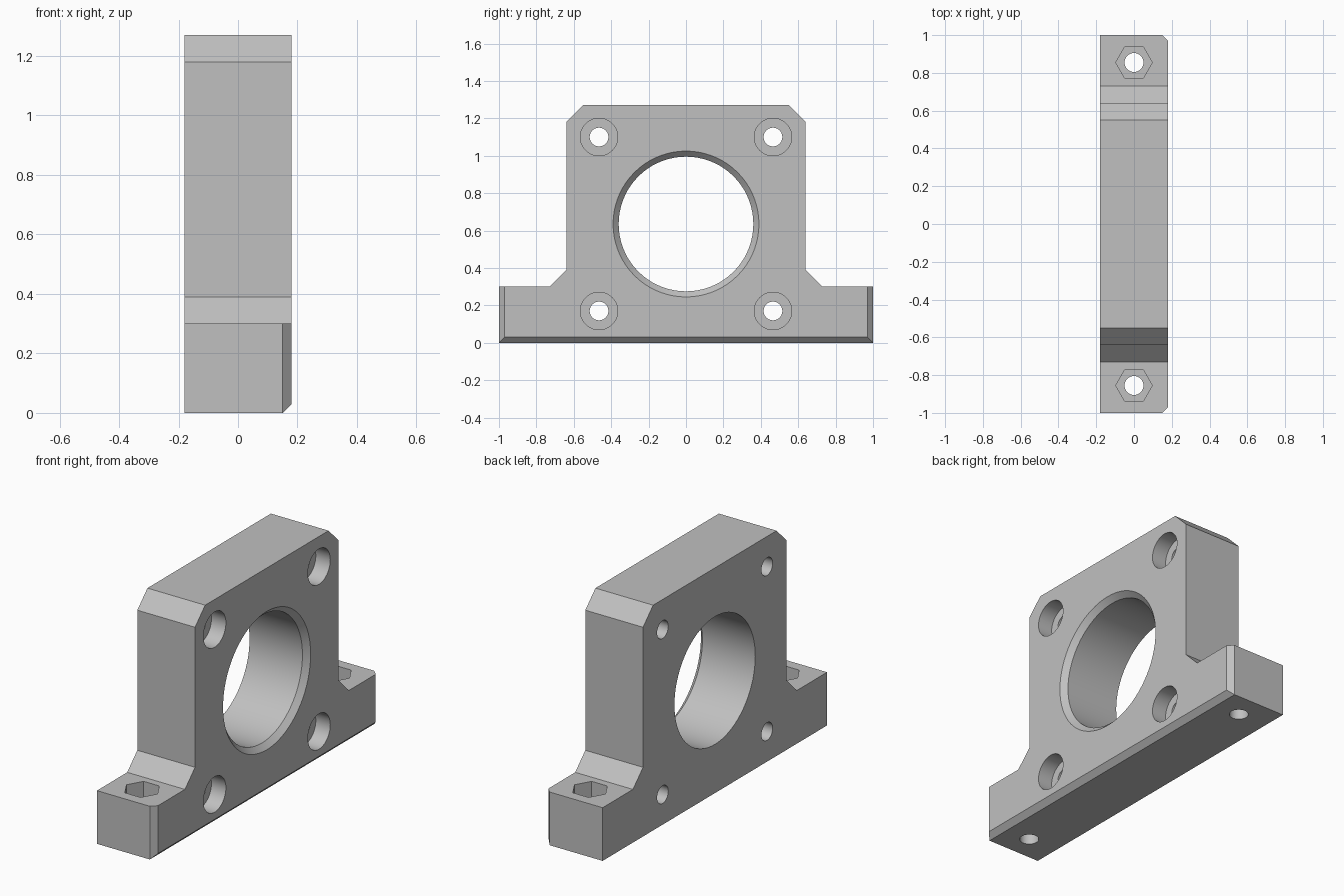
import bpy, bmesh
from math import cos, sin, tau

cube = bpy.data.objects.get("Cube")
if cube:
    bpy.data.objects.remove(cube, do_unlink=True)

# Single flat colour
grey = bpy.data.materials.new("light_grey")
colour = (0.53, 0.53, 0.53, 1)
grey.diffuse_color = colour
grey.use_nodes = True
grey.node_tree.nodes["Principled BSDF"].inputs["Base Color"].default_value = colour

HALF = 0.18          # half thickness along x
MID_Z = 0.635        # bore height
BOLT = 0.465         # bolt offset from the bore


def make_object(name, bm):
    bmesh.ops.recalc_face_normals(bm, faces=bm.faces)
    mesh = bpy.data.meshes.new(name)
    bm.to_mesh(mesh)
    bm.free()
    mesh.materials.append(grey)
    obj = bpy.data.objects.new(name, mesh)
    bpy.context.collection.objects.link(obj)
    return obj


def stepped_cutter(name, centre, axis, rings, sides):
    """Lathed plug from (radius, position) rings along the x or z axis."""
    bm = bmesh.new()
    loops = []
    for radius, pos in rings:
        loop = []
        for i in range(sides):
            u, v = radius * cos(tau * i / sides), radius * sin(tau * i / sides)
            if axis == "x":
                co = (pos, centre[0] + u, centre[1] + v)
            else:
                co = (centre[0] + u, centre[1] + v, pos)
            loop.append(bm.verts.new(co))
        loops.append(loop)
    for a, b in zip(loops, loops[1:]):
        for i in range(sides):
            j = (i + 1) % sides
            bm.faces.new((a[i], a[j], b[j], b[i]))
    bm.faces.new(loops[0])
    bm.faces.new(loops[-1])
    return make_object(name, bm)


# Mount body: half outline mirrored in y, extruded through the thickness
half = [(1, 0), (1, 0.3), (0.73, 0.3), (0.64, 0.39), (0.64, 1.18), (0.55, 1.27)]
outline = half + [(-y, z) for y, z in reversed(half)]
bm = bmesh.new()
face = bm.faces.new([bm.verts.new((-HALF, y, z)) for y, z in outline])
extruded = bmesh.ops.extrude_face_region(bm, geom=[face])["geom"]
bmesh.ops.translate(bm, vec=(2 * HALF, 0, 0),
                    verts=[g for g in extruded if isinstance(g, bmesh.types.BMVert)])

# Chamfered vertical corners on the foot ends
corners = [e for e in bm.edges
           if all(v.co.x > 0 and abs(v.co.y) > 0.99 for v in e.verts)]
bmesh.ops.bevel(bm, geom=corners, offset=0.03, segments=1, affect='EDGES')
body = make_object("mount_body", bm)

# Central bore with a chamfered rim on the +x side
cutters = [stepped_cutter("bore_cutter", (0, MID_Z), "x",
                          [(0.36, -0.3), (0.36, HALF - 0.03), (0.39, HALF), (0.39, 0.3)], 72)]

for side in (-1, 1):
    # Counterbored bolt holes
    for level in (-1, 1):
        cutters.append(stepped_cutter("bolt_cutter", (side * BOLT, MID_Z + level * BOLT), "x",
                                      [(0.05, -0.3), (0.05, HALF - 0.09),
                                       (0.1, HALF - 0.09), (0.1, 0.3)], 40))
    # Foot screw holes with hexagonal nut pockets
    foot = (0, side * 0.855)
    cutters.append(stepped_cutter("screw_cutter", foot, "z", [(0.05, -0.1), (0.05, 0.5)], 40))
    cutters.append(stepped_cutter("nut_cutter", foot, "z", [(0.097, 0.2), (0.097, 0.5)], 6))

bpy.context.view_layer.objects.active = body
for cutter in cutters:
    cutter.hide_render = True
    mod = body.modifiers.new(cutter.name, 'BOOLEAN')
    mod.operation = 'DIFFERENCE'
    mod.solver = 'EXACT'
    mod.object = cutter
    bpy.ops.object.modifier_apply(modifier=mod.name)
for cutter in cutters:
    bpy.data.objects.remove(cutter, do_unlink=True)

# Smooth the round walls while the edges stay sharp
body.select_set(True)
bpy.ops.object.shade_smooth_by_angle(angle=0.35)
